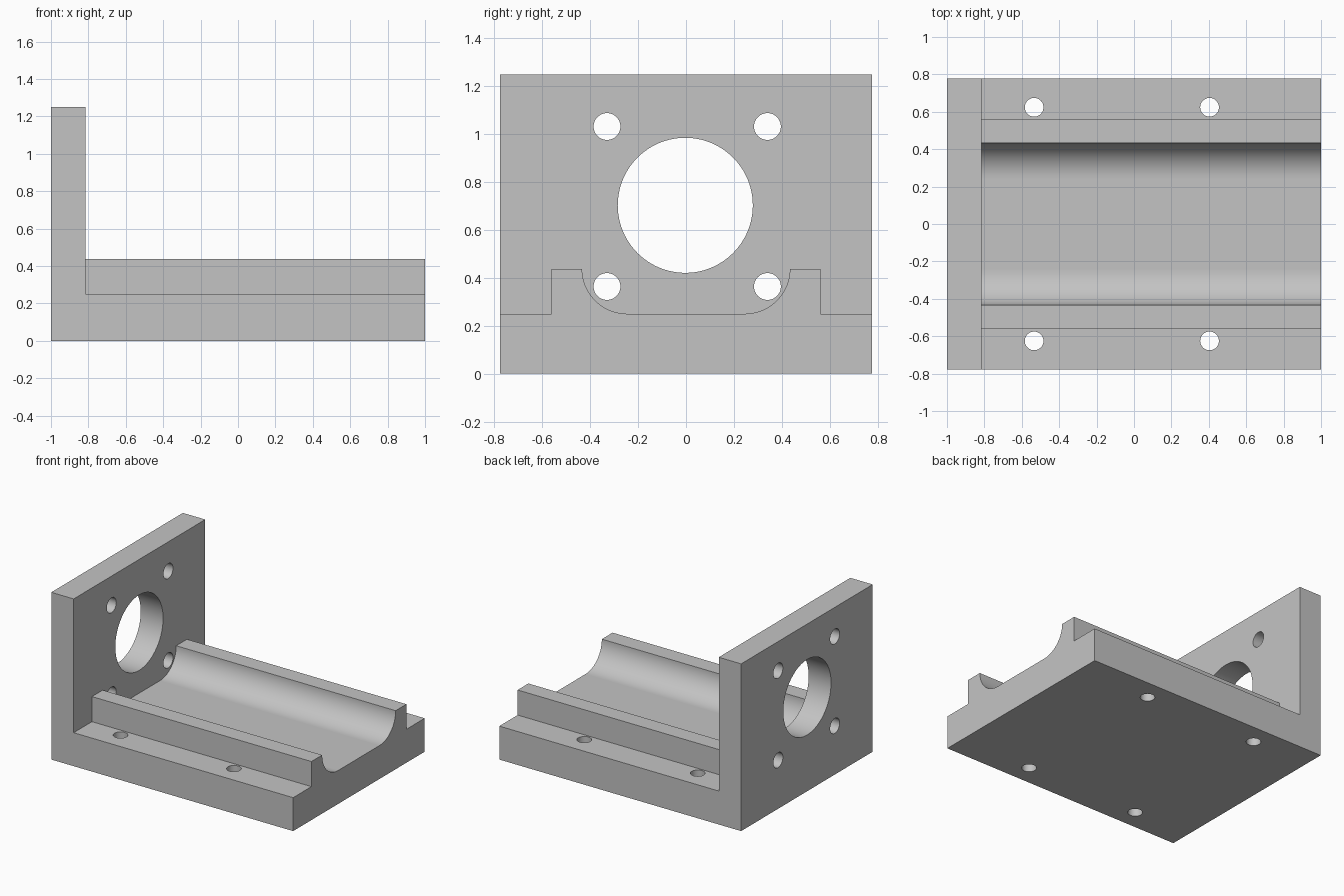
import bpy, bmesh, math
from mathutils import Matrix, Vector

if "Cube" in bpy.data.objects:
    bpy.data.objects.remove(bpy.data.objects["Cube"], do_unlink=True)

HALF_Y, BASE_Z, RAIL_Z, WALL_Z = 0.777, 0.25, 0.4375, 1.25
WALL_X = -0.815
RAIL_IN, RAIL_OUT, FILLET = 0.434, 0.561, 0.19

grey = bpy.data.materials.new("plain_grey")
grey.use_nodes = True
colour = (0.55, 0.55, 0.55, 1)
grey.diffuse_color = colour
grey.node_tree.nodes["Principled BSDF"].inputs["Base Color"].default_value = colour


def finish(name, bm):
    bmesh.ops.recalc_face_normals(bm, faces=bm.faces)
    mesh = bpy.data.meshes.new(name)
    bm.to_mesh(mesh)
    bm.free()
    mesh.materials.append(grey)
    obj = bpy.data.objects.new(name, mesh)
    bpy.context.collection.objects.link(obj)
    return obj


def extrude_profile(name, points, start, offset):
    """Extrude a closed (a, b) outline, placed by start(a, b), along offset."""
    bm = bmesh.new()
    face = bm.faces.new([bm.verts.new(start(a, b)) for a, b in points])
    new = bmesh.ops.extrude_face_region(bm, geom=[face])["geom"]
    bmesh.ops.translate(bm, vec=Vector(offset),
                        verts=[v for v in new if isinstance(v, bmesh.types.BMVert)])
    return finish(name, bm)


def hole_cutter(name, centre, radius, depth, axis, segments):
    bm = bmesh.new()
    turn = Matrix.Rotation(math.pi / 2, 4, "Y") if axis == "X" else Matrix()
    bmesh.ops.create_cone(bm, cap_ends=True, segments=segments, radius1=radius,
                          radius2=radius, depth=depth,
                          matrix=Matrix.Translation(centre) @ turn)
    obj = finish(name, bm)
    obj.hide_render = True
    return obj


def cut(target, cutter):
    mod = target.modifiers.new("cut", "BOOLEAN")
    mod.operation, mod.solver, mod.object = "DIFFERENCE", "EXACT", cutter
    bpy.context.view_layer.objects.active = target
    bpy.ops.object.modifier_apply(modifier=mod.name)
    bpy.data.objects.remove(cutter, do_unlink=True)


# L-shaped body: floor plate and upright wall
outline = [(-1, 0), (1, 0), (1, BASE_Z), (WALL_X, BASE_Z), (WALL_X, WALL_Z), (-1, WALL_Z)]
body = extrude_profile("bracket_body", outline,
                       lambda x, z: (x, -HALF_Y, z), (0, 2 * HALF_Y, 0))

# Two rails with a concave inner face, lying along the floor plate
rails = []
for name, side in (("left_rail", 1), ("right_rail", -1)):
    mid = RAIL_IN - FILLET
    arc = [(mid + FILLET * math.cos(t), RAIL_Z - (RAIL_Z - BASE_Z) * math.sin(t))
           for t in (math.pi / 2 * i / 24 for i in range(25))]
    profile = arc + [(RAIL_OUT, BASE_Z), (RAIL_OUT, RAIL_Z)]
    rails.append(extrude_profile(name, profile,
                                 lambda y, z: (WALL_X, side * y, z), (1 - WALL_X, 0, 0)))

# Large bore and four bolt holes through the wall
wall_mid = (WALL_X - 1) / 2
cut(body, hole_cutter("bore_cutter", (wall_mid, -0.003, 0.703), 0.282, 0.3, "X", 96))
for y in (-0.33, 0.34):
    for z in (0.364, 1.032):
        cut(body, hole_cutter("bolt_cutter", (wall_mid, y, z), 0.056, 0.3, "X", 48))

# Four mounting holes through the floor plate
for x in (-0.534, 0.404):
    for y in (-0.625, 0.624):
        cut(body, hole_cutter("mount_cutter", (x, y, 0.125), 0.05, 0.4, "Z", 48))

# Smooth the curved faces, keep the corners sharp
bpy.ops.object.select_all(action="DESELECT")
for obj in [body] + rails:
    obj.select_set(True)
bpy.context.view_layer.objects.active = body
bpy.ops.object.shade_smooth_by_angle(angle=math.radians(30))
